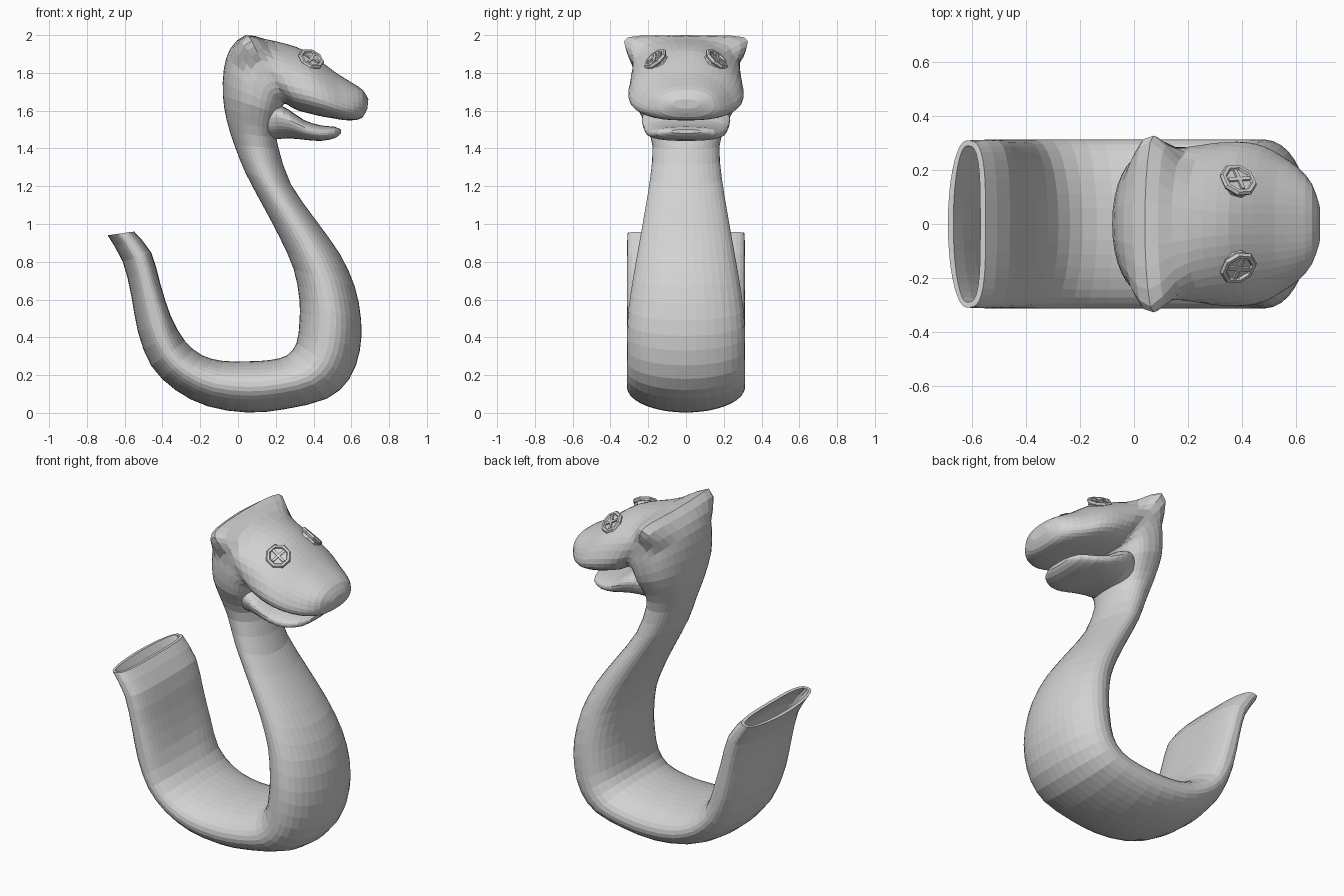
import bpy, bmesh, math
from mathutils import Vector, Matrix
from mathutils.bvhtree import BVHTree

cube = bpy.data.objects.get("Cube")
if cube:
    bpy.data.objects.remove(cube)

grey = bpy.data.materials.new("soft_grey")
grey.use_nodes = True
colour = (0.65, 0.65, 0.65, 1)
grey.diffuse_color = colour
grey.node_tree.nodes["Principled BSDF"].inputs["Base Color"].default_value = colour

SEGMENTS = 36


def finish(name, bm):
    """Turn a bmesh into a flat shaded object."""
    bmesh.ops.recalc_face_normals(bm, faces=bm.faces)
    mesh = bpy.data.meshes.new(name)
    bm.to_mesh(mesh)
    bm.free()
    mesh.materials.append(grey)
    obj = bpy.data.objects.new(name, mesh)
    bpy.context.collection.objects.link(obj)
    return obj


def smooth_rows(rows, steps=2):
    """Pass a Catmull-Rom curve through the section rows."""
    out = []
    for i in range(len(rows) - 1):
        quad = [rows[max(i - 1, 0)], rows[i], rows[i + 1], rows[min(i + 2, len(rows) - 1)]]
        for s in range(steps):
            t = s / steps
            out.append([0.5 * (2 * b + (c - a) * t + (2 * a - 5 * b + 4 * c - d) * t * t
                               + (3 * b - a - 3 * c + d) * t ** 3)
                        for a, b, c, d in zip(*quad)])
    return out + [list(rows[-1])]


def soft(value, power):
    return math.copysign(abs(value) ** power, value)


def section(row):
    """Rounded section between two profile points; each side has its own roundness."""
    ax, az, bx, bz, width, taper, round_a, round_b = row
    points = []
    for k in range(SEGMENTS):
        angle = math.tau * k / SEGMENTS
        power = round_a if math.cos(angle) > 0 else round_b
        v = soft(math.cos(angle), power)
        y = width * (1 + taper * v) * soft(math.sin(angle), power)
        points.append(Vector(((ax + bx) / 2 + v * (ax - bx) / 2, y,
                              (az + bz) / 2 + v * (az - bz) / 2)))
    return points


def loft(rows):
    bm = bmesh.new()
    rings = [[bm.verts.new(p) for p in section(r)] for r in rows]
    for low, high in zip(rings, rings[1:]):
        for k in range(SEGMENTS):
            n = (k + 1) % SEGMENTS
            bm.faces.new((low[k], low[n], high[n], high[k]))
    bm.faces.new(rings[0])
    bm.faces.new(rings[-1])
    return bm


def inset(row, wall=0.02):
    a, b = Vector(row[:2]), Vector(row[2:4])
    step = (b - a).normalized() * wall
    return [*(a + step), *(b - step), row[4] - wall, *row[5:]]


# Tube sections: inner bend x, z, outer bend x, z, half width
tube = [
    (-.55, .96, -.69, .94, .31), (-.46, .85, -.61, .8, .313),
    (-.41, .68, -.565, .62, .313), (-.355, .51, -.53, .43, .313),
    (-.28, .38, -.46, .25, .313), (-.19, .305, -.33, .12, .313),
    (-.08, .275, -.16, .035, .313), (.05, .273, .05, .002, .313),
    (.17, .28, .25, .02, .313), (.26, .305, .47, .075, .313),
    (.31, .37, .59, .18, .313), (.325, .48, .645, .33, .313),
    (.325, .6, .652, .49, .305), (.295, .76, .618, .67, .28),
    (.22, .93, .54, .84, .25), (.13, 1.1, .42, 1.01, .22),
    (.04, 1.27, .28, 1.21, .19), (-.02, 1.42, .215, 1.4, .177),
]
# The open end is flatter on its inner side
tube = [(*r, 0, .6 if i < 4 else .95, 1) for i, r in enumerate(tube)]

# Head sections turn around the mouth corner: adds taper and roundness of crown and jaw side
head = [
    (-.06, 1.55, .2, 1.5, .21, 0, .95, .75), (-.08, 1.68, .22, 1.58, .262, 0, .95, .7),
    (-.075, 1.82, .24, 1.63, .278, 0, .9, .7), (-.04, 1.93, .255, 1.635, .28, 0, .8, .7),
    (.04, 2, .28, 1.62, .28, .04, .7, .7), (.14, 1.98, .32, 1.6, .29, -.08, .78, .7),
    (.25, 1.955, .38, 1.585, .29, -.2, .88, .72), (.35, 1.92, .44, 1.57, .285, -.26, .95, .75),
    (.44, 1.86, .5, 1.56, .27, -.26, .95, .75), (.52, 1.8, .56, 1.55, .24, -.22, .9, .75),
    (.6, 1.75, .62, 1.55, .2, -.15, .85, .75), (.66, 1.71, .66, 1.565, .148, -.05, .85, .8),
    (.69, 1.66, .685, 1.61, .07, 0, .9, .9),
]
outer = smooth_rows(tube + head)
lining = [inset(r) for r in reversed(outer[:22])]
body = loft(lining + outer)

# Pull the upper back corners of the head out into pointed ears
for vert in body.verts:
    side = math.copysign(1, vert.co.y)
    near = 1 - (vert.co - Vector((.055, side * .22, 1.95))).length / .13
    if near > 0:
        vert.co += Vector((0, side * .11, .025)) * near
surface = BVHTree.FromBMesh(body)
finish("sock_body", body)

# Lower jaw, with deep cheeks closing the mouth corner
jaw = [
    (.1, 1.64, .1, 1.43, .165, .15), (.2, 1.635, .21, 1.45, .215, .18),
    (.27, 1.605, .29, 1.452, .23, .13), (.35, 1.55, .36, 1.445, .22, .05),
    (.44, 1.522, .44, 1.44, .2, 0), (.51, 1.515, .515, 1.455, .155, 0),
    (.545, 1.5, .545, 1.48, .08, 0),
]
finish("lower_jaw", loft(smooth_rows([(*r, .8, .8) for r in jaw])))


# Button eyes: octagonal plate, round rim and crossed stitches
def add_eye(name, side):
    normal = Vector((.36, side * .6, .7)).normalized()
    spot = Vector((.375, side * .142, 1.85))
    hit = surface.ray_cast(spot + normal * .3, -normal)[0] or spot
    place = Matrix.Translation(hit) @ normal.to_track_quat('Z', 'Y').to_matrix().to_4x4()
    bm = bmesh.new()
    bmesh.ops.create_cone(bm, cap_ends=True, segments=8, radius1=.06, radius2=.06, depth=.03)
    rim = []
    for i in range(8):
        turn = Matrix.Rotation(math.tau * (i + .5) / 8, 4, 'Z')
        rim.append([bm.verts.new(turn @ Vector((.06 + .013 * math.cos(a), 0,
                                                .013 + .013 * math.sin(a))))
                    for a in (math.tau * j / 6 for j in range(6))])
    for i in range(8):
        one, two = rim[i], rim[(i + 1) % 8]
        for j in range(6):
            n = (j + 1) % 6
            bm.faces.new((one[j], one[n], two[n], two[j]))
    for quarter in (1, 3):
        shape = (Matrix.Translation((0, 0, .016))
                 @ Matrix.Rotation(quarter * math.pi / 4, 4, 'Z')
                 @ Matrix.Diagonal((.09, .014, .016, 1)))
        bmesh.ops.create_cube(bm, size=1, matrix=shape)
    bm.transform(place)
    finish(name, bm)


add_eye("front_side_eye", -1)
add_eye("back_side_eye", 1)
